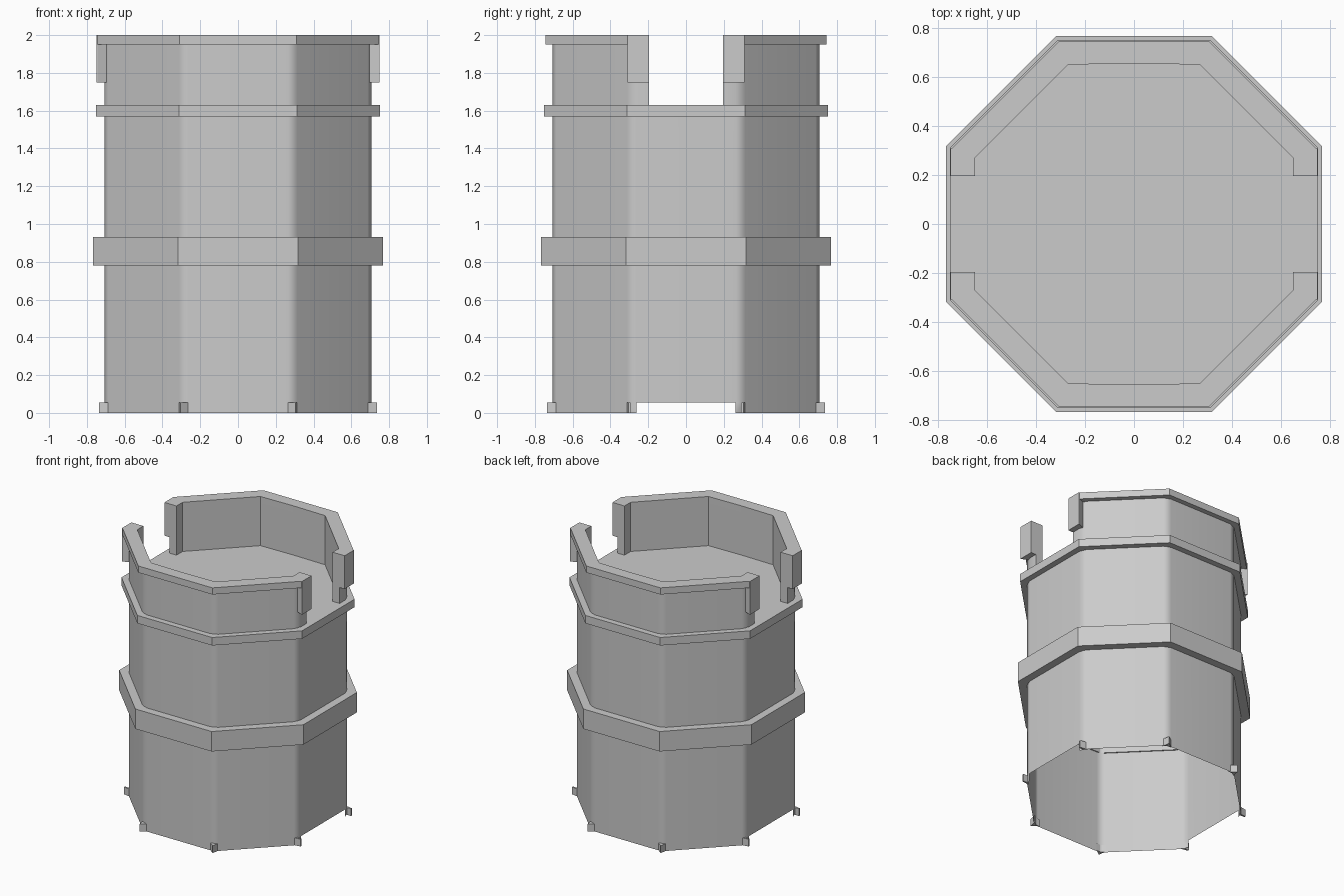
import bpy, bmesh, math

if "Cube" in bpy.data.objects:
    bpy.data.objects.remove(bpy.data.objects["Cube"])

K = math.tan(math.pi / 8)          # half side length of an octagon with apothem 1


def octagon(a, soft=0.0):
    """Octagon with flats facing the axes; soft > 0 clips each corner."""
    r = a / math.cos(math.pi / 8)
    c = [(r * math.cos(math.pi * (i + .5) / 4), r * math.sin(math.pi * (i + .5) / 4)) for i in range(8)]
    return clip(c, soft, range(8)) if soft else c


def clip(pts, d, which):
    """Replace the chosen corners by a small chamfer."""
    out, n = [], len(pts)
    for i, p in enumerate(pts):
        if i not in which:
            out.append(p)
            continue
        for q in (pts[i - 1], pts[(i + 1) % n]):
            t = d / math.dist(p, q)
            out.append((p[0] + (q[0] - p[0]) * t, p[1] + (q[1] - p[1]) * t))
    return out


def finish(name, bm, smooth=False):
    bmesh.ops.recalc_face_normals(bm, faces=bm.faces)
    me = bpy.data.meshes.new(name)
    bm.to_mesh(me)
    bm.free()
    ob = bpy.data.objects.new(name, me)
    bpy.context.collection.objects.link(ob)
    if smooth:
        bpy.ops.object.select_all(action='DESELECT')
        ob.select_set(True)
        bpy.context.view_layer.objects.active = ob
        bpy.ops.object.shade_smooth_by_angle(angle=math.radians(30))
        ob.modifiers.new("soft_corners", 'WEIGHTED_NORMAL').keep_sharp = True
    return ob


def loop(bm, pts, z):
    return [bm.verts.new((x, y, z)) for x, y in pts]


def bridge(bm, a, b, skip=lambda p, q: False):
    for i in range(len(a)):
        j = (i + 1) % len(a)
        if not skip(a[i].co, a[j].co):
            bm.faces.new((a[i], a[j], b[j], b[i]))


def prism(name, pts, z0, z1, smooth=False):
    bm = bmesh.new()
    a, b = loop(bm, pts, z0), loop(bm, pts, z1)
    bridge(bm, a, b)
    bm.faces.new(a[::-1])
    bm.faces.new(b)
    return finish(name, bm, smooth)


def band(name, outer, inner, z0, z1):
    bm = bmesh.new()
    ls = [loop(bm, octagon(r), z) for r, z in ((outer, z0), (outer, z1), (inner, z1), (inner, z0))]
    for i in range(4):
        bridge(bm, ls[i], ls[(i + 1) % 4])
    finish(name, bm)


# Tower body: open below, floor on top, x sides raised at the bottom
bm = bmesh.new()
shape = octagon(.708, .03)
low, mid, top = (loop(bm, shape, z) for z in (0, .055, 1.63))
bridge(bm, low, mid, lambda p, q: abs(p.x - q.x) < .001)
bridge(bm, mid, top)
bm.faces.new(top)
finish("tower_body", bm, True)

# Bands around the body
band("middle_band", .767, .70, .78, .93)
band("upper_band", .752, .70, 1.57, 1.63)

# Small feet at the eight bottom corners
for sx in (1, -1):
    for sy in (1, -1):
        o, b, d = .735, .70, .05
        h, g = o * K, d * math.sqrt(.5)
        front = [(h, o), (h - d, b), (b * K, b), (h + g - .025, o - g - .025)]
        side = [(o, h), (o - g - .025, h + g - .025), (b, b * K), (b, .295), (o, .295)]
        for name, pts in (("front_back_foot", front), ("side_foot", side)):
            prism(name, [(sx * x, sy * y) for x, y in pts], 0, .055)

# Parapet halves with rim, and gate posts beside the two gaps
w, i, r, gap = .708, .65, .745, .197
for sy, side in ((-1, "front"), (1, "back")):
    outer = [(w, gap), (w, w * K), (w * K, w), (-w * K, w), (-w, w * K), (-w, gap)]
    inner = [(-i, gap), (-i, i * K), (-i * K, i + .001), (0, i + .006), (i * K, i + .001), (i, i * K), (i, gap)]
    wall = clip(outer + inner, .03, (1, 2, 3, 4))
    prism(side + "_parapet", [(x, sy * y) for x, y in wall], 1.63, 1.95, True)
    rim = [(r, r * K), (r * K, r), (-r * K, r), (-r, r * K)] + inner[1:-1]
    prism(side + "_parapet_rim", [(x, sy * y) for x, y in rim], 1.95, 2)
    for sx in (1, -1):
        post = [(i, gap), (.75, gap), (.75, r * K), (r, r * K), (i, i * K)]
        prism(side + "_gate_post", [(sx * x, sy * y) for x, y in post], 1.75, 2)
